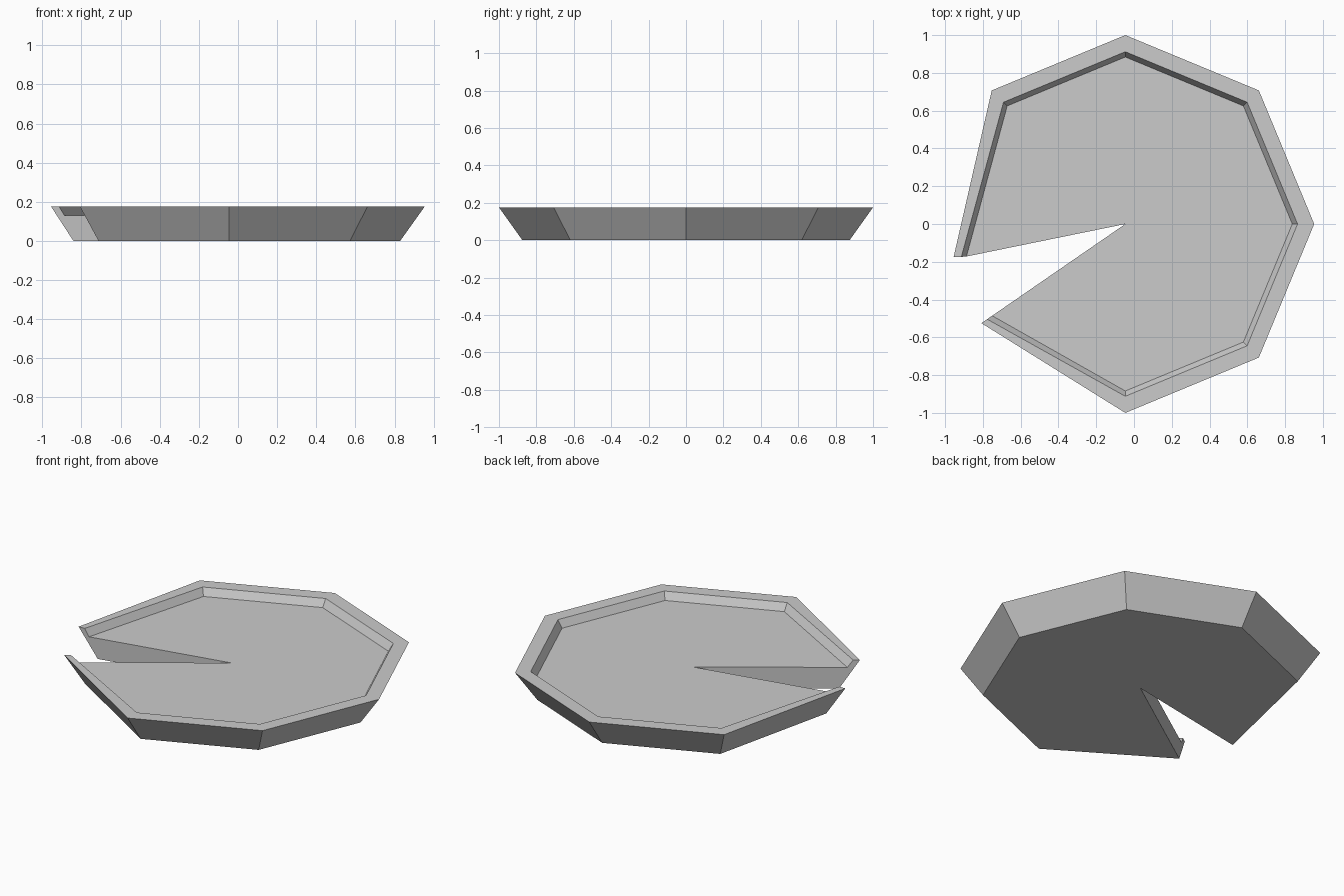
import bpy, bmesh
from math import cos, sin, radians
from mathutils import Vector

cube = bpy.data.objects.get("Cube")
if cube:
    bpy.data.objects.remove(cube, do_unlink=True)

CENTRE_X = -0.046
RIM_Z, FLOOR_Z = 0.175, 0.13

grey = bpy.data.materials.new("light_grey")
grey.use_nodes = True
colour = (0.6, 0.6, 0.6, 1)
grey.diffuse_color = colour
grey.node_tree.nodes["Principled BSDF"].inputs["Base Color"].default_value = colour

bm = bmesh.new()


def ring(radius, z, start, end):
    """Open ring of octagon corners, ending at the two sides of the notch."""
    corners = [Vector((cos(radians(a)), sin(radians(a)))) * radius
               for a in range(135, -91, -45)]
    points = [Vector(start)] + corners + [Vector(end)]
    return [bm.verts.new((p.x + CENTRE_X, p.y, z)) for p in points]


# Cross-section rings, from the base over the rim to the sunken floor
upper_cut, lower_cut = Vector((-0.909, -0.175)), Vector((-0.762, -0.525))
base = ring(0.875, 0, upper_cut * 0.875, lower_cut * 0.875)
outer = ring(1, RIM_Z, upper_cut, lower_cut)
inner = ring(0.912, RIM_Z, (-0.868, -0.174), lower_cut * 0.96)
floor = ring(0.884, FLOOR_Z, (-0.841, -0.172), lower_cut * 0.925)
tip_low = bm.verts.new((CENTRE_X, 0, 0))
tip_high = bm.verts.new((CENTRE_X, 0, FLOOR_Z))

# Outer wall, rim and inner wall
rings = [base, outer, inner, floor]
for a, b in zip(rings, rings[1:]):
    for i in range(len(a) - 1):
        bm.faces.new((a[i], a[i + 1], b[i + 1], b[i]))

# Underside and floor as fans around the notch tip
for loop, tip in ((base, tip_low), (floor, tip_high)):
    bm.faces.new(loop + [tip])

# Notch walls, stepping up to the rim at their outer ends
for i in (0, -1):
    bm.faces.new((tip_low, base[i], outer[i], inner[i], floor[i], tip_high))

bmesh.ops.recalc_face_normals(bm, faces=bm.faces)
mesh = bpy.data.meshes.new("notched_dish")
bm.to_mesh(mesh)
bm.free()
mesh.materials.append(grey)
dish = bpy.data.objects.new("notched_dish", mesh)
bpy.context.collection.objects.link(dish)
